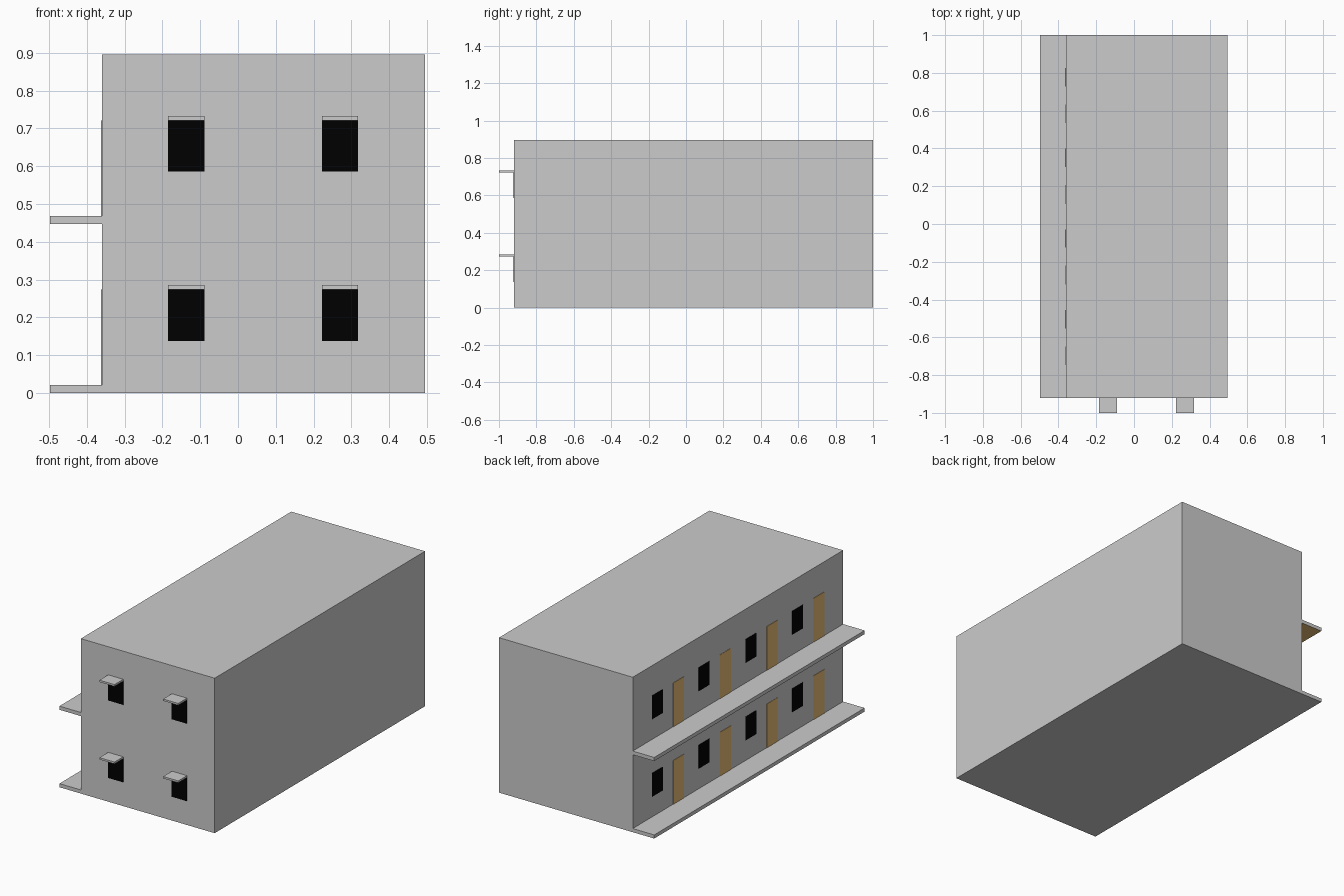
import bpy, bmesh
from mathutils import Vector

if "Cube" in bpy.data.objects:
    bpy.data.objects.remove(bpy.data.objects["Cube"])


def material(name, color):
    mat = bpy.data.materials.new(name)
    mat.diffuse_color = color
    mat.use_nodes = True
    mat.node_tree.nodes["Principled BSDF"].inputs["Base Color"].default_value = mat.diffuse_color
    return mat


BROWN = material("brown_wood", (0.8, 0.5, 0.18, 1))
BLACK = material("black_glass", (0.0, 0.0, 0.0, 1))


def box(name, lo, hi, mat=None):
    """Axis-aligned box between two corners."""
    lo, hi = Vector(lo), Vector(hi)
    bm = bmesh.new()
    bmesh.ops.create_cube(bm, size=1)
    bmesh.ops.scale(bm, vec=hi - lo, verts=bm.verts)
    bmesh.ops.translate(bm, vec=(lo + hi) / 2, verts=bm.verts)
    mesh = bpy.data.meshes.new(name)
    bm.to_mesh(mesh)
    bm.free()
    obj = bpy.data.objects.new(name, mesh)
    bpy.context.collection.objects.link(obj)
    if mat:
        mesh.materials.append(mat)
    return obj


LEFT, RIGHT, FRONT, BACK = -0.36, 0.495, -0.92, 1.0
STOREY = 0.4475
SLAB = 0.021       # walkway thickness
EDGE = -0.497      # outer walkway edge
SKIN = 0.002       # how far doors and windows stand proud of the wall
BAY = 0.427        # spacing of the door and window pairs

for floor, level in (("lower", 0.0), ("upper", STOREY)):
    # Storey block and walkway
    box(f"{floor}_storey", (LEFT, FRONT, level), (RIGHT, BACK, level + STOREY))
    walkway = box(f"{floor}_walkway", (EDGE, FRONT, level), (LEFT, BACK, level + SLAB))

    # Wooden soffit under the raised walkway
    if floor == "upper":
        walkway.data.materials.append(None)
        walkway.data.materials.append(BROWN)
        for face in walkway.data.polygons:
            face.material_index = int(face.normal.z < -0.5)

    sill, head = level + 0.138, level + 0.274

    # Front windows with canopies
    for i, x in enumerate((-0.185, 0.222)):
        box(f"{floor}_front_window_{i + 1}", (x, FRONT - SKIN, sill),
            (x + 0.096, FRONT, head), BLACK)
        box(f"{floor}_canopy_{i + 1}", (x, -1.0, head), (x + 0.096, FRONT, head + 0.011))

    # Window and door pairs along the walkway
    for i in range(4):
        y = 0.826 - i * BAY
        box(f"{floor}_side_window_{i + 1}", (LEFT - SKIN, y - 0.097, sill),
            (LEFT, y, head), BLACK)
        box(f"{floor}_door_{i + 1}", (LEFT - SKIN, y - 0.292, level + SLAB),
            (LEFT, y - 0.193, head), BROWN)
